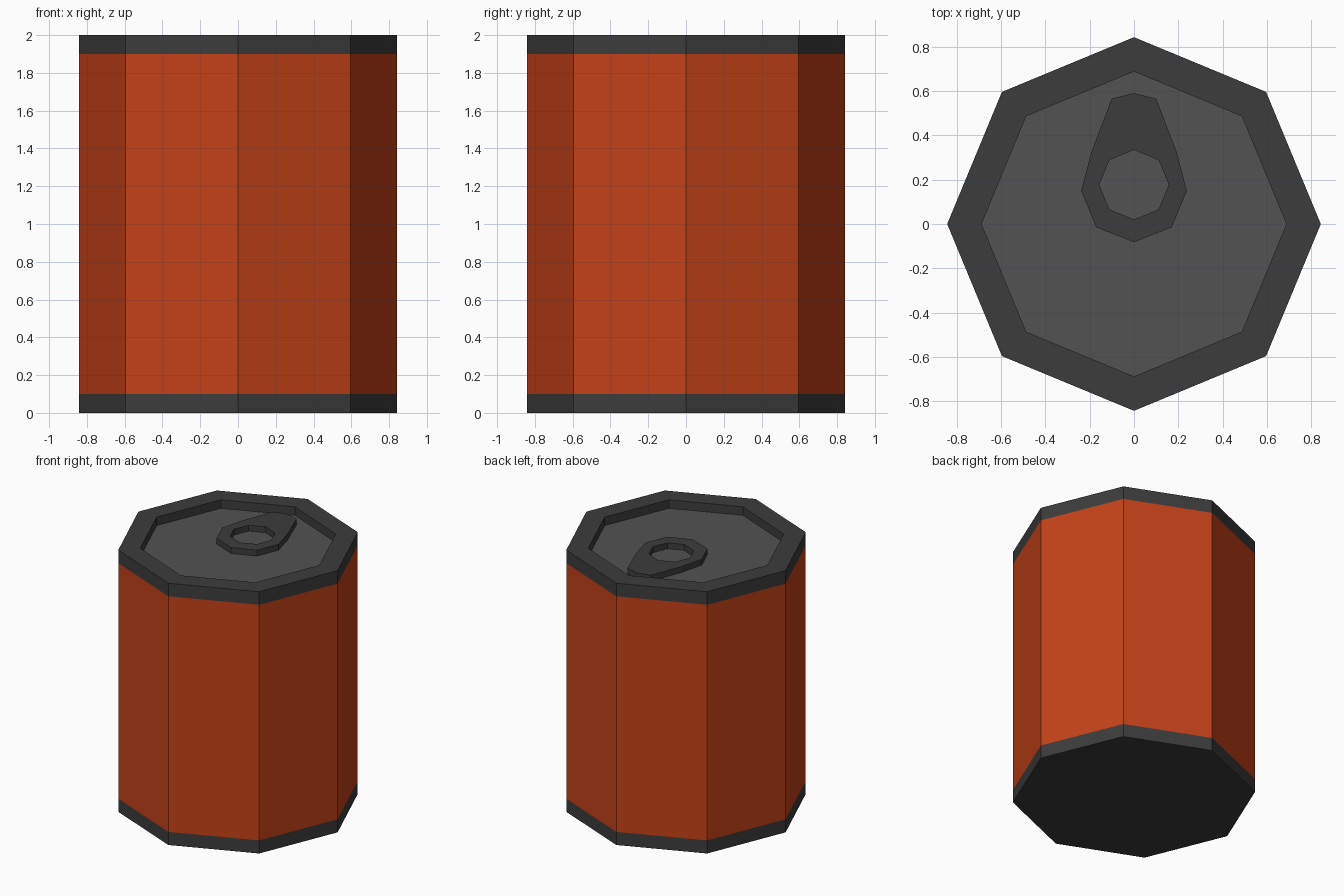
import bpy, bmesh
from math import cos, sin, pi

if "Cube" in bpy.data.objects:
    bpy.data.objects.remove(bpy.data.objects["Cube"])

SIDES = 8
R, R_IN = 0.842, 0.687
LID_Z, TAB_TOP = 1.935, 1.982


def material(name, rgb):
    m = bpy.data.materials.new(name)
    m.diffuse_color = (*rgb, 1)
    m.use_nodes = True
    m.node_tree.nodes["Principled BSDF"].inputs["Base Color"].default_value = m.diffuse_color
    return m


orange = material("orange_paint", (0.55, 0.053, 0.009))
dark = material("dark_metal", (0.045, 0.045, 0.045))
grey = material("lid_metal", (0.085, 0.085, 0.085))


def lathe(name, profile, mat, cap_start=False, cap_end=False):
    """Turn a (radius, z) profile into an eight-sided shell, outside going up."""
    bm = bmesh.new()
    rings = [[bm.verts.new((r * cos(2 * pi * i / SIDES), r * sin(2 * pi * i / SIDES), z))
              for i in range(SIDES)] for r, z in profile]
    for a, b in zip(rings, rings[1:]):
        for i in range(SIDES):
            j = (i + 1) % SIDES
            bm.faces.new((a[i], a[j], b[j], b[i]))
    if cap_start:
        bm.faces.new(rings[0][::-1])
    if cap_end:
        bm.faces.new(rings[-1])
    me = bpy.data.meshes.new(name)
    bm.to_mesh(me)
    bm.free()
    me.materials.append(mat)
    ob = bpy.data.objects.new(name, me)
    bpy.context.collection.objects.link(ob)
    return ob


# Can shell: base band, painted wall, top rim with recess, sunken lid
lathe("bottom_rim", [(R, 0), (R, 0.1)], dark, cap_start=True)
lathe("can_body", [(R, 0.1), (R, 1.9)], orange)
lathe("top_rim", [(R, 1.9), (R, 2), (R_IN, 2), (R_IN, LID_Z)], dark)
lathe("lid", [(R_IN, LID_Z)], grey, cap_end=True)

# Pull tab: half outline mirrored, with an octagonal finger hole
half = [(0.1, 0.565), (0.192, 0.325), (0.238, 0.15), (0.17, -0.015)]
outline = [(0, 0.59)] + half + [(0, -0.082)] + [(-x, y) for x, y in reversed(half)]
hole = [(0.157 * cos(2 * pi * i / SIDES), 0.177 + 0.157 * sin(2 * pi * i / SIDES))
        for i in range(SIDES)]

curve = bpy.data.curves.new("pull_tab", 'CURVE')
curve.dimensions = '2D'
curve.fill_mode = 'BOTH'
curve.extrude = (TAB_TOP - LID_Z) / 2 - 0.001
for pts in (outline, hole):
    s = curve.splines.new('POLY')
    s.points.add(len(pts) - 1)
    for p, (x, y) in zip(s.points, pts):
        p.co = (x, y, 0, 1)
    s.use_cyclic_u = True
curve.materials.append(dark)
tab = bpy.data.objects.new("pull_tab", curve)
tab.location.z = (TAB_TOP + LID_Z) / 2 + 0.001
bpy.context.collection.objects.link(tab)

# Turn the tab into a flat-shaded mesh
bpy.context.view_layer.objects.active = tab
tab.select_set(True)
bpy.ops.object.convert(target='MESH')
bpy.ops.object.shade_flat()
